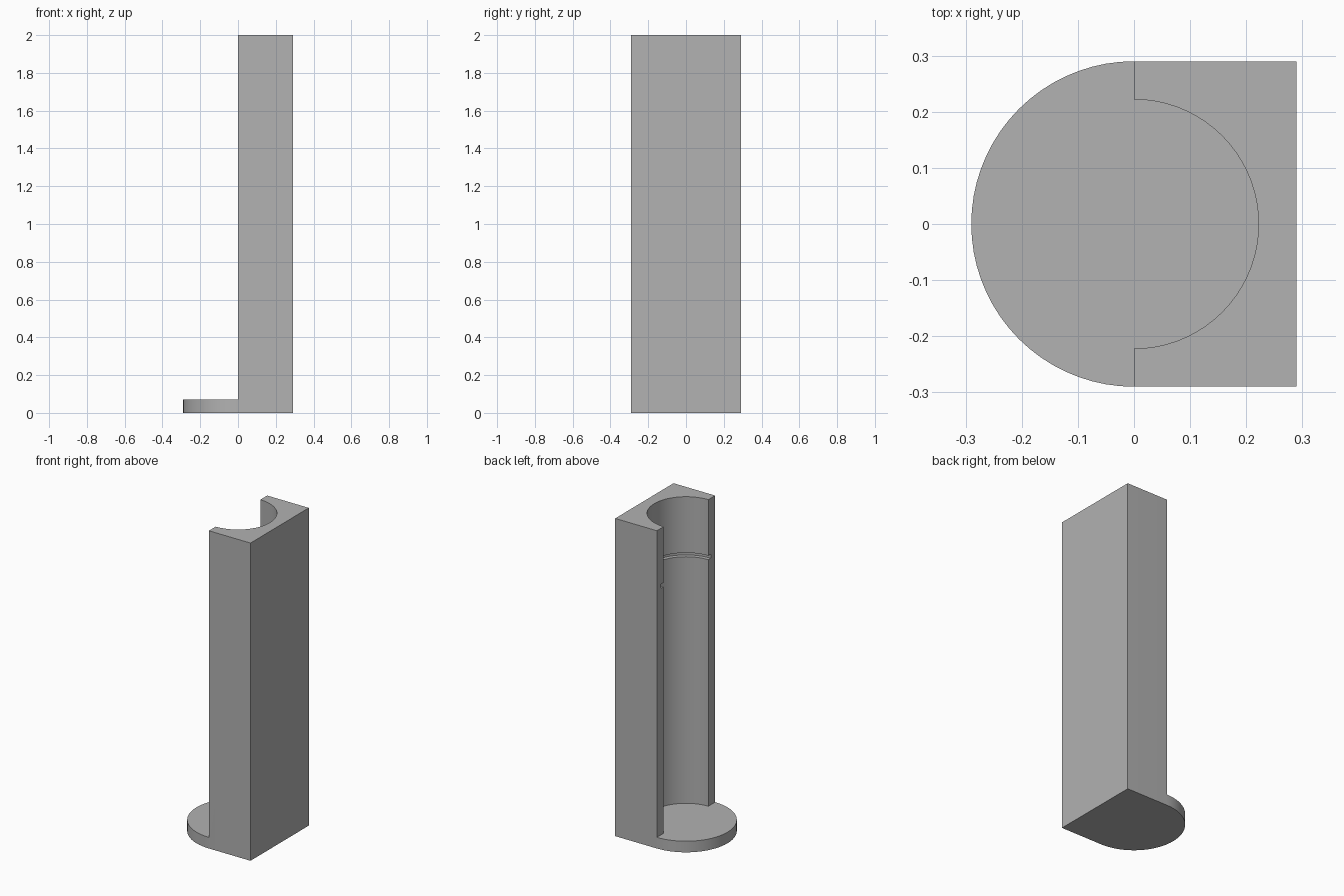
import bpy, bmesh, math
from mathutils import Matrix

cube = bpy.data.objects.get("Cube")
if cube:
    bpy.data.objects.remove(cube, do_unlink=True)

HALF = 0.29       # half width of the footprint
HEIGHT = 2.0
PLATE = 0.07      # thickness of the round foot
BORE = 0.222      # channel radius
GROOVE = 0.247    # groove radius
GROOVE_LOW, GROOVE_HIGH = 1.622, 1.647

grey = bpy.data.materials.new("plain grey")
grey.use_nodes = True
colour = (0.445, 0.445, 0.445, 1)
grey.diffuse_color = colour
grey.node_tree.nodes["Principled BSDF"].inputs["Base Color"].default_value = colour


def make_object(name, bm):
    bmesh.ops.recalc_face_normals(bm, faces=bm.faces)
    mesh = bpy.data.meshes.new(name)
    bm.to_mesh(mesh)
    bm.free()
    mesh.materials.append(grey)
    obj = bpy.data.objects.new(name, mesh)
    bpy.context.collection.objects.link(obj)
    return obj


def prism(name, outline, low, high):
    bm = bmesh.new()
    face = bm.faces.new([bm.verts.new((x, y, low)) for x, y in outline])
    top = bmesh.ops.extrude_face_region(bm, geom=[face])
    verts = [v for v in top["geom"] if isinstance(v, bmesh.types.BMVert)]
    bmesh.ops.translate(bm, verts=verts, vec=(0, 0, high - low))
    return make_object(name, bm)


def lathe(name, profile, steps):
    bm = bmesh.new()
    verts = [bm.verts.new((r, 0, z)) for r, z in profile]
    edges = [bm.edges.new(pair) for pair in zip(verts, verts[1:])]
    bmesh.ops.spin(bm, geom=verts + edges, cent=(0, 0, 0), axis=(0, 0, 1),
                   angle=math.tau, steps=steps)
    bmesh.ops.remove_doubles(bm, verts=bm.verts, dist=0.0001)
    return make_object(name, bm)


def carve(obj, cutter):
    cutter.hide_render = True
    mod = obj.modifiers.new("cut", 'BOOLEAN')
    mod.operation = 'DIFFERENCE'
    mod.solver = 'EXACT'
    mod.object = cutter
    bpy.context.view_layer.objects.active = obj
    bpy.ops.object.modifier_apply(modifier=mod.name)
    bpy.data.objects.remove(cutter, do_unlink=True)


# Footprint: square on the +x side, half round on the -x side
steps = 36
outline = [(HALF, -HALF), (HALF, HALF)]
for i in range(steps + 1):
    a = math.pi / 2 + math.pi * i / steps
    outline.append((HALF * math.cos(a), HALF * math.sin(a)))
holder = prism("channel_holder", outline, 0, HEIGHT)

# Clear the round half above the foot plate
carve(holder, prism("front_cutter", [(-1, -1), (0, -1), (0, 1), (-1, 1)], PLATE, HEIGHT + 1))

# Hollow the channel, with a narrow groove near the top
profile = [(0, PLATE), (BORE, PLATE), (BORE, GROOVE_LOW), (GROOVE, GROOVE_LOW),
           (GROOVE, GROOVE_HIGH), (BORE, GROOVE_HIGH), (BORE, HEIGHT + 1), (0, HEIGHT + 1)]
carve(holder, lathe("channel_cutter", profile, 2 * steps))

# Smooth the curved walls, keep the corners sharp
bpy.ops.object.select_all(action='DESELECT')
holder.select_set(True)
bpy.context.view_layer.objects.active = holder
bpy.ops.object.shade_smooth_by_angle(angle=math.radians(30))
